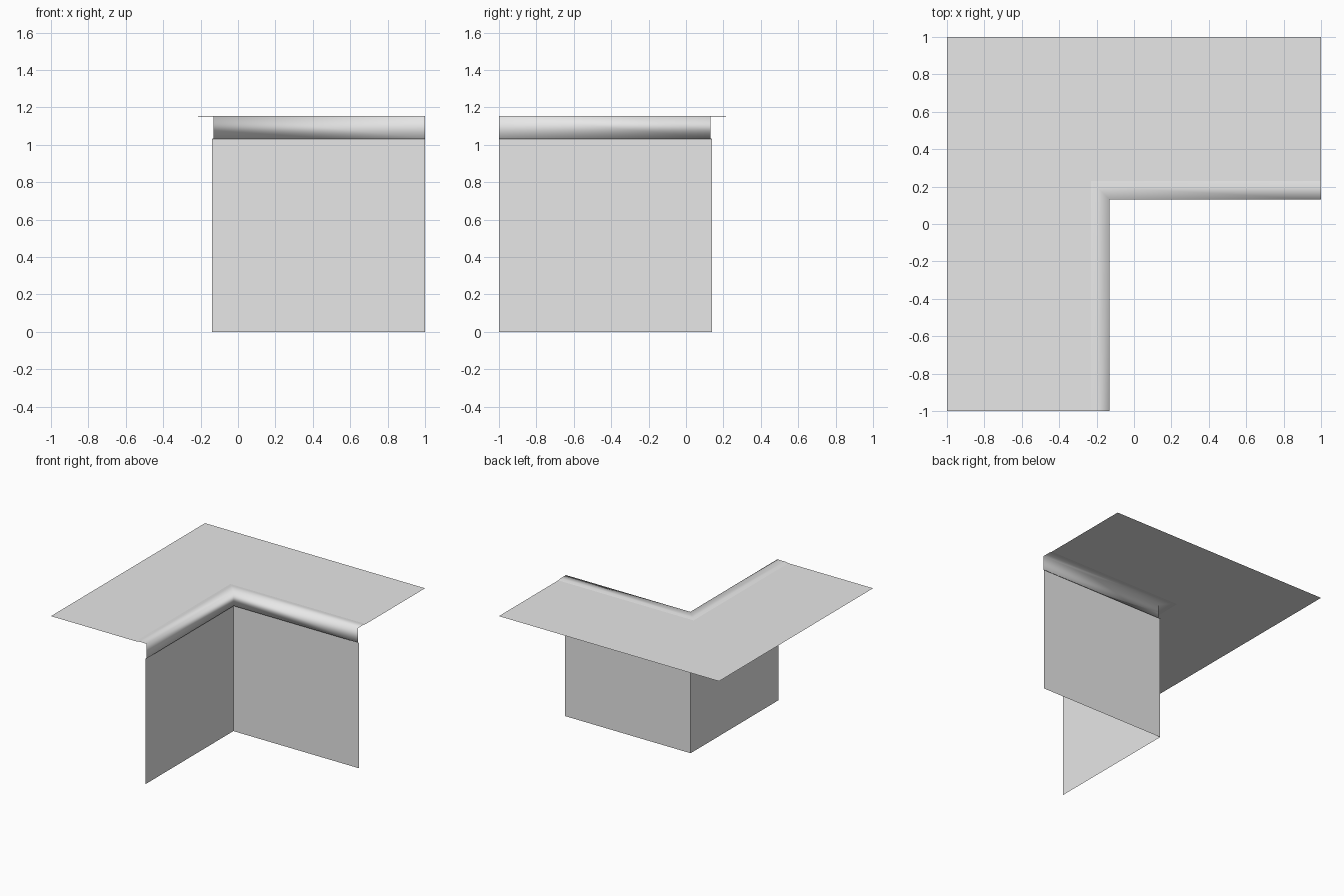
import bpy

cube = bpy.data.objects.get("Cube")
if cube:
    bpy.data.objects.remove(cube, do_unlink=True)

grey = bpy.data.materials.new("light grey")
grey.use_nodes = True
colour = (0.8, 0.8, 0.8, 1)
grey.diffuse_color = colour
grey.node_tree.nodes["Principled BSDF"].inputs["Base Color"].default_value = colour


def corner_sweep(name, profile, smooth=False):
    """Sweep an (offset, height) profile round the mitred inner corner."""
    verts, faces = [], []
    for d, z in profile:
        verts += [(-d, -1, z), (-d, d, z), (1, d, z)]
    for i in range(len(profile) - 1):
        for j in range(2):
            a = 3 * i + j
            faces.append((a, a + 3, a + 4, a + 1))
    mesh = bpy.data.meshes.new(name)
    mesh.from_pydata(verts, [], faces)
    mesh.materials.append(grey)
    for p in mesh.polygons:
        p.use_smooth = smooth
    obj = bpy.data.objects.new(name, mesh)
    bpy.context.collection.objects.link(obj)
    return obj


TOP = 1.15
# Flat L-shaped floor sheet
corner_sweep("floor", [(1, TOP), (0.23, TOP)])
# Softly shaded edge trim: raised lip, vertical fascia, small return
corner_sweep("edge_trim", [(0.23, TOP), (0.2, TOP + 0.005), (0.13, TOP + 0.005),
                           (0.13, 1.035), (0.142, 1.03)], smooth=True)
# Two walls meeting below the trim
corner_sweep("wall", [(0.14, 1.03), (0.14, 0)])
